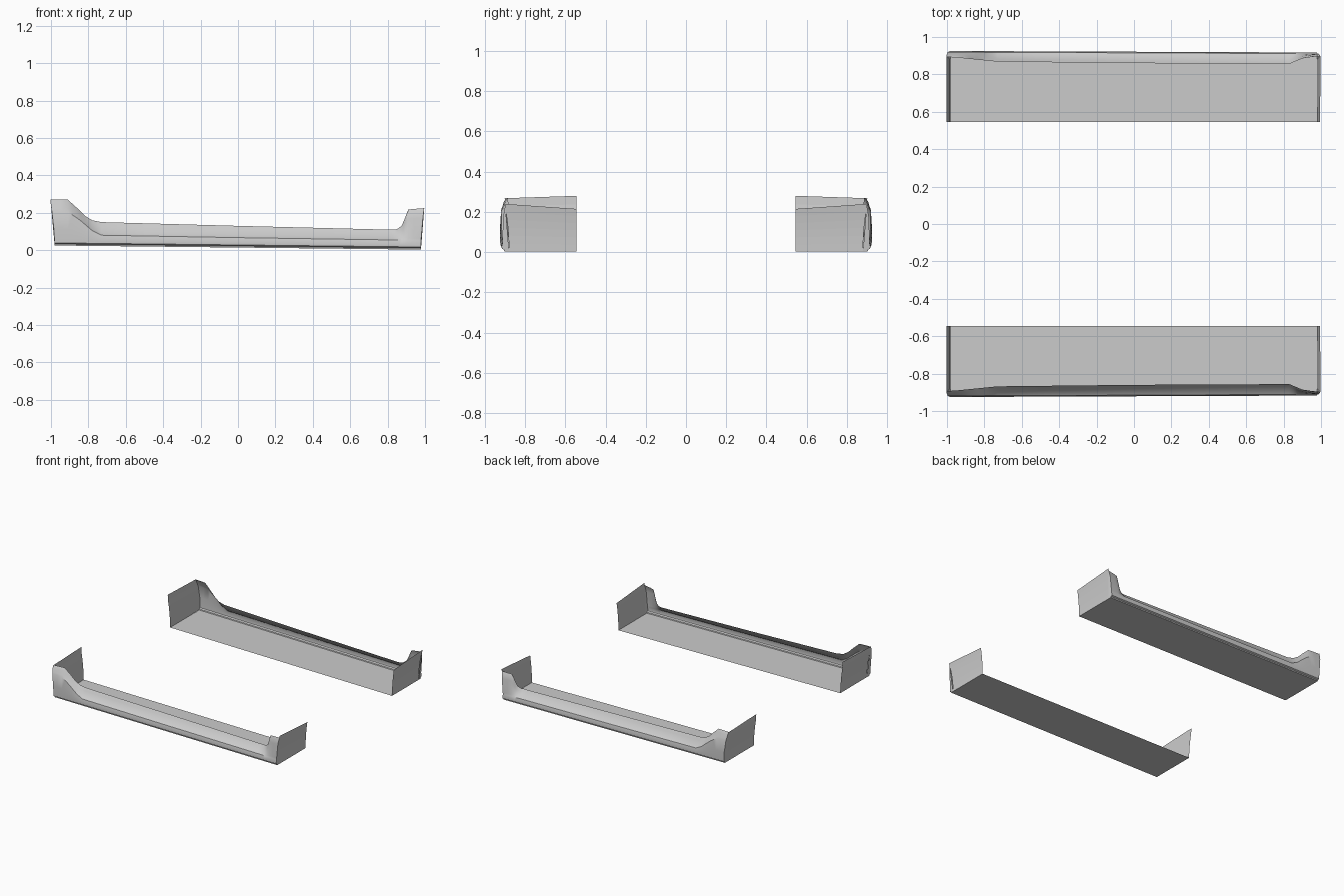
import bpy, bmesh, math

cube = bpy.data.objects.get("Cube")
if cube:
    bpy.data.objects.remove(cube, do_unlink=True)

grey = bpy.data.materials.new("light_grey")
grey.use_nodes = True
grey.diffuse_color = (0.6, 0.6, 0.6, 1)
grey.node_tree.nodes["Principled BSDF"].inputs["Base Color"].default_value = (0.6, 0.6, 0.6, 1)

INNER = 0.545


def curve(x, keys):
    """Piecewise linear value along the length."""
    for (x0, v0), (x1, v1) in zip(keys, keys[1:]):
        if x <= x1:
            return v0 + (v1 - v0) * max(0, (x - x0) / (x1 - x0))
    return keys[-1][1]


def bottom(x):
    return curve(x, [(-0.98, 0.025), (0.98, 0.003)])


def lean(x, z):
    """Both ends flare outwards towards the top."""
    if abs(x) < 0.97:
        return x
    return x + math.copysign(0.022 * min(1, z / 0.25) ** 2, x)


def section(x):
    """Cross-section of the skirt skin, from the floor up to the top lip."""
    b = bottom(x)
    top = curve(x, [(-0.98, 0.27), (-0.91, 0.27), (-0.86, 0.225), (-0.82, 0.185),
                    (-0.78, 0.16), (-0.73, 0.15), (0, 0.13), (0.8, 0.11), (0.85, 0.112),
                    (0.875, 0.13), (0.89, 0.165), (0.91, 0.217), (0.98, 0.225)])
    crease = curve(x, [(-0.98, 0.212), (-0.91, 0.205), (-0.85, 0.165), (-0.78, 0.105),
                       (-0.73, 0.08), (0, 0.067), (0.8, 0.055), (0.98, 0.05)])
    lip = curve(x, [(-0.98, 0.893), (-0.9, 0.885), (-0.73, 0.868), (0, 0.86),
                    (0.83, 0.856), (0.9, 0.885), (0.98, 0.898)])
    out = curve(x, [(-0.98, 0.925), (0.98, 0.917)])
    shelf = (lip + out) / 2 + 0.005
    mid = (b + crease) / 2
    return [(0.88, b), (out - 0.015, b), (out - 0.013, b + 0.008), (out - 0.002, b + 0.014),
            (out, mid), (out - 0.006, crease), (shelf, crease + 0.012),
            (lip + 0.012, crease + (top - crease) * 0.7), (lip + 0.004, top - 0.006), (lip, top)]


def make(name, grid_rows=None, polygons=None):
    bm = bmesh.new()
    if grid_rows:
        rows = [[bm.verts.new(p) for p in row] for row in grid_rows]
        for r0, r1 in zip(rows, rows[1:]):
            for i in range(len(r0) - 1):
                bm.faces.new((r0[i], r1[i], r1[i + 1], r0[i + 1]))
    for poly in polygons or []:
        bm.faces.new([bm.verts.new(p) for p in poly])
    mesh = bpy.data.meshes.new(name)
    bm.to_mesh(mesh)
    bm.free()
    mesh.materials.append(grey)
    obj = bpy.data.objects.new(name, mesh)
    bpy.context.collection.objects.link(obj)
    mirror = obj.modifiers.new("other_side", "MIRROR")
    mirror.use_axis = (False, True, False)
    mirror.use_mirror_merge = False
    return obj


# Outer skirt skin, lofted along the length
stations = [-0.98, -0.95, -0.91, -0.885, -0.86, -0.84, -0.82, -0.8, -0.78, -0.755, -0.73,
            -0.5, -0.25, 0, 0.25, 0.5, 0.8, 0.83, 0.85, 0.865, 0.875, 0.883, 0.89, 0.9,
            0.91, 0.94, 0.978]
skin = make("skirt_skin", [[(lean(x, z), y, z) for y, z in section(x)] for x in stations])
bpy.ops.object.select_all(action="DESELECT")
skin.select_set(True)
bpy.context.view_layer.objects.active = skin
bpy.ops.object.shade_smooth_by_angle(angle=math.radians(30))

# Flat floor panel
make("floor_panel", [[(x, INNER, bottom(x)), (x, 0.88, bottom(x))] for x in (-0.98, 0.978)])

# End panels, closing each end against the skin
for name, x, z_in, z_out in (("right_end_panel", -0.98, 0.28, 0.268),
                             ("left_end_panel", 0.978, 0.215, 0.24)):
    b = bottom(x)
    rows = []
    for i in range(7):
        t = i / 6
        zi, zo = b + (z_in - b) * t, b + (z_out - b) * t
        edge = 0.88 + 0.022 * t ** 2
        rows.append([(lean(x, zi), INNER, zi), (lean(x, zo), edge, zo)])
    make(name, rows)
    # Narrow return between the panel edge and the skin profile
    profile = [(lean(x, z), y, z) for y, z in section(x)]
    make(name.replace("panel", "return"), polygons=[profile])
